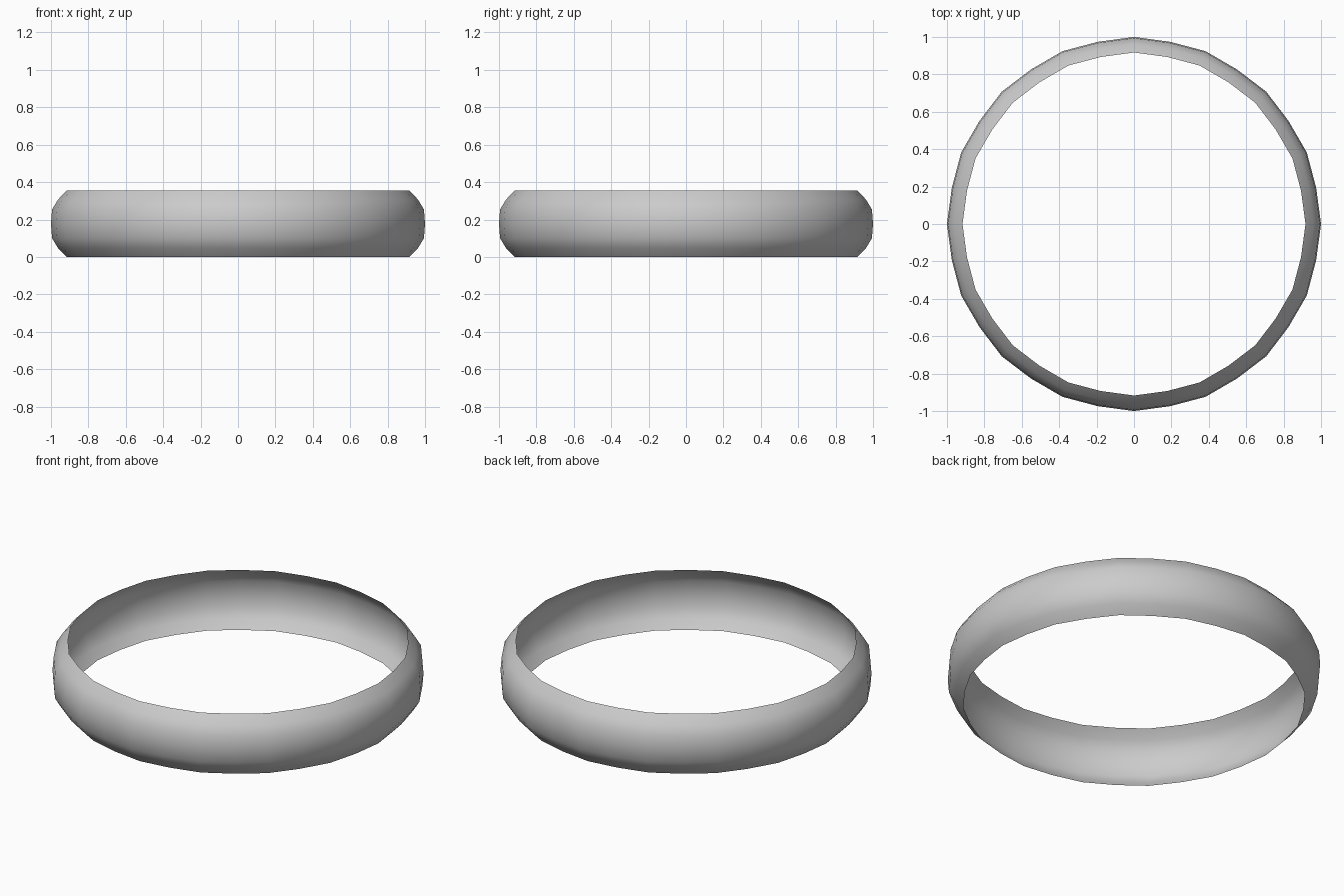
import bpy, bmesh, math

if "Cube" in bpy.data.objects:
    bpy.data.objects.remove(bpy.data.objects["Cube"])

# Bulging profile of the thin open band: (radius, height)
profile = [(0.917, 0.0), (0.962, 0.047), (0.994, 0.10), (1.0, 0.177),
           (0.994, 0.254), (0.962, 0.307), (0.917, 0.354)]
SIDES = 32

# Sweep the profile round z; every other column sits slightly in
bm = bmesh.new()
columns = []
for i in range(SIDES):
    a = math.tau * i / SIDES
    f = 0.993 if i % 2 else 1.0
    columns.append([bm.verts.new((r * f * math.cos(a), r * f * math.sin(a), z))
                    for r, z in profile])
for i in range(SIDES):
    c, d = columns[i], columns[(i + 1) % SIDES]
    for j in range(len(profile) - 1):
        bm.faces.new((c[j], d[j], d[j + 1], c[j + 1])).smooth = True

mesh = bpy.data.meshes.new("ring_band")
bm.to_mesh(mesh)
bm.free()
ring = bpy.data.objects.new("ring_band", mesh)
bpy.context.collection.objects.link(ring)
